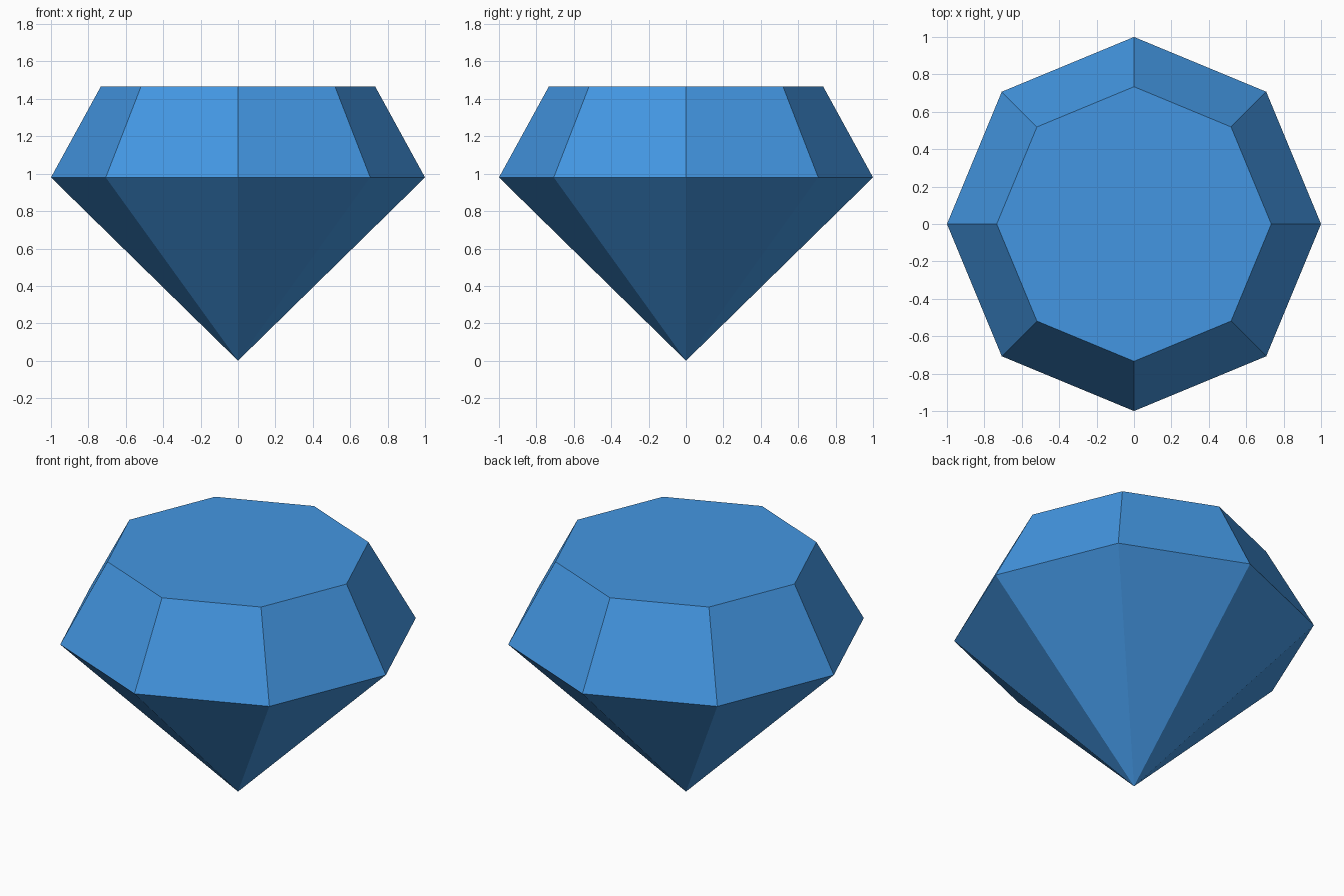
import bpy, bmesh, math

if "Cube" in bpy.data.objects:
    bpy.data.objects.remove(bpy.data.objects["Cube"])

SIDES = 8
GIRDLE_R, GIRDLE_Z = 1.0, 0.98   # widest ring
TABLE_R, TABLE_Z = 0.734, 1.465  # flat top ring

blue = bpy.data.materials.new("gem blue")
blue.diffuse_color = (0.057, 0.307, 0.76, 1)
blue.use_nodes = True
blue.node_tree.nodes["Principled BSDF"].inputs["Base Color"].default_value = blue.diffuse_color


def ring(bm, radius, z):
    """Octagon of vertices with corners on the x and y axes."""
    return [bm.verts.new((radius * math.cos(i * math.tau / SIDES),
                          radius * math.sin(i * math.tau / SIDES), z))
            for i in range(SIDES)]


bm = bmesh.new()
tip = bm.verts.new((0, 0, 0))
girdle = ring(bm, GIRDLE_R, GIRDLE_Z)
table = ring(bm, TABLE_R, TABLE_Z)

for i in range(SIDES):
    j = (i + 1) % SIDES
    bm.faces.new((tip, girdle[j], girdle[i]))                    # lower facet
    bm.faces.new((girdle[i], girdle[j], table[j], table[i]))     # upper facet
bm.faces.new(table)                                              # flat top
bmesh.ops.recalc_face_normals(bm, faces=bm.faces)

mesh = bpy.data.meshes.new("gemstone")
bm.to_mesh(mesh)
bm.free()
mesh.materials.append(blue)
gem = bpy.data.objects.new("gemstone", mesh)
bpy.context.collection.objects.link(gem)
